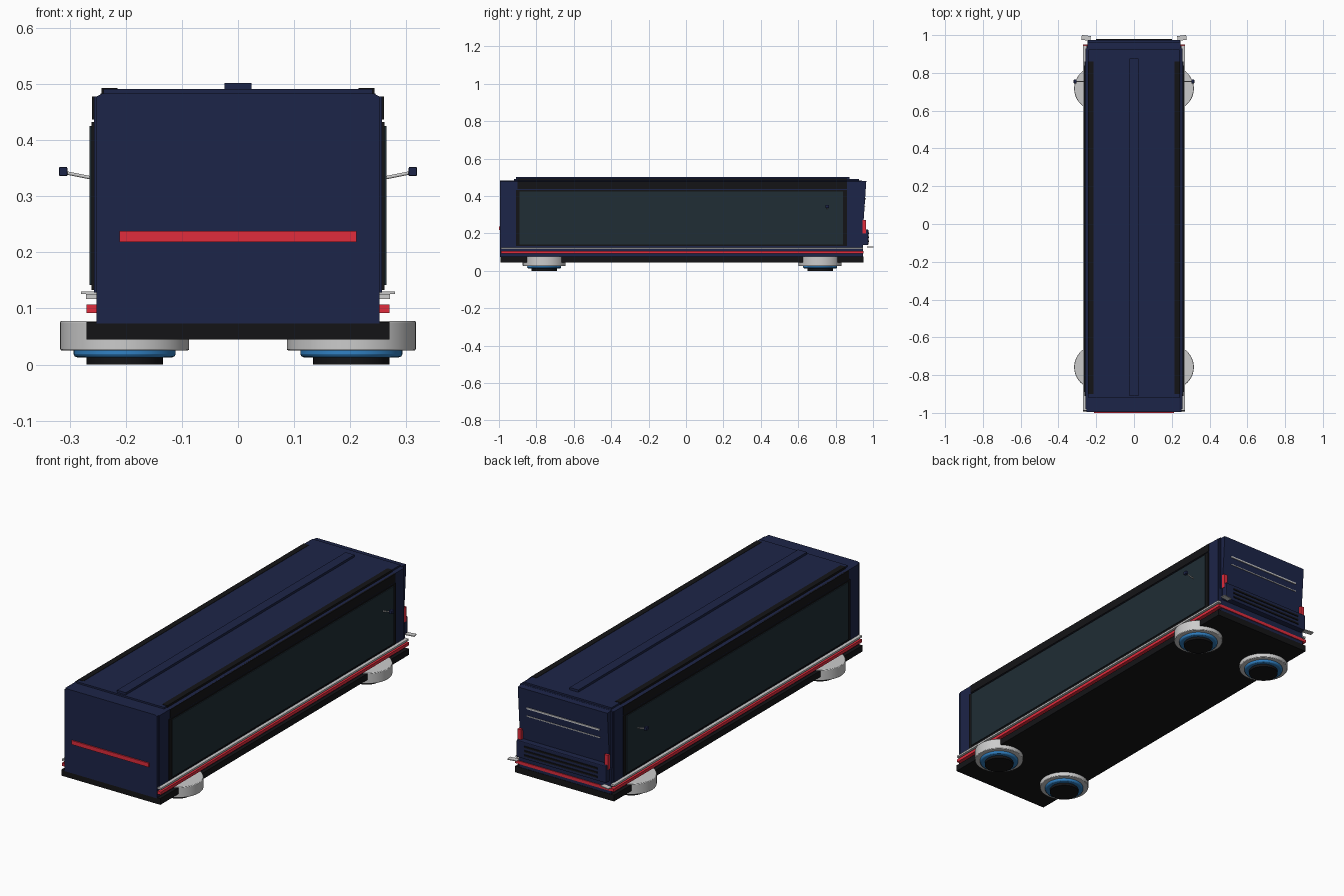
import bpy, bmesh, math
from mathutils import Vector

if "Cube" in bpy.data.objects:
    bpy.data.objects.remove(bpy.data.objects["Cube"])


def mat(name, c):
    m = bpy.data.materials.new(name)
    m.diffuse_color = (*c, 1)
    m.use_nodes = True
    m.node_tree.nodes["Principled BSDF"].inputs["Base Color"].default_value = m.diffuse_color
    return m


NAVY = mat("navy", (0.012, 0.018, 0.065))
BLACK = mat("black", (0.007, 0.007, 0.008))
GLASS = mat("glass", (0.014, 0.026, 0.035))
RED = mat("red", (0.75, 0.025, 0.045))
WHITE = mat("white", (0.8, 0.8, 0.8))
BLUE = mat("blue", (0.03, 0.22, 0.55))


def finish(name, bm, material, bevel=0):
    bmesh.ops.recalc_face_normals(bm, faces=bm.faces)
    me = bpy.data.meshes.new(name)
    bm.to_mesh(me)
    bm.free()
    o = bpy.data.objects.new(name, me)
    bpy.context.collection.objects.link(o)
    if material:
        me.materials.append(material)
    if bevel:
        b = o.modifiers.new("bevel", 'BEVEL')
        b.width, b.segments = bevel, 2
    return o


def box(name, x, y, z, material, bevel=0):
    """Box from (min, max) ranges."""
    bm = bmesh.new()
    bmesh.ops.create_cube(bm, size=1)
    for v in bm.verts:
        v.co = Vector([(a + b) / 2 + c * (b - a) for (a, b), c in zip((x, y, z), v.co)])
    return finish(name, bm, material, bevel)


def pair(name, x, y, z, material, bevel=0):
    box(name + "_right", x, y, z, material, bevel)
    box(name + "_left", (-x[1], -x[0]), y, z, material, bevel)


def extrude(name, pts, axis, lo, hi, material):
    """Extrude a closed 2D profile along x or y."""
    bm = bmesh.new()
    place = (lambda a, b, t: (t, a, b)) if axis == 'x' else (lambda a, b, t: (a, t, b))
    f = bm.faces.new([bm.verts.new(place(a, b, lo)) for a, b in pts])
    g = bmesh.ops.extrude_face_region(bm, geom=[f])['geom']
    d = (hi - lo, 0, 0) if axis == 'x' else (0, hi - lo, 0)
    bmesh.ops.translate(bm, verts=[v for v in g if isinstance(v, bmesh.types.BMVert)], vec=d)
    return finish(name, bm, material)


def disc(name, x, y, r, z0, z1, material, bevel=0):
    bm = bmesh.new()
    bmesh.ops.create_cone(bm, cap_ends=True, segments=48, radius1=r, radius2=r, depth=z1 - z0)
    bmesh.ops.translate(bm, verts=bm.verts, vec=(x, y, (z0 + z1) / 2))
    o = finish(name, bm, material, bevel)
    bpy.ops.object.select_all(action='DESELECT')
    o.select_set(True)
    bpy.context.view_layer.objects.active = o
    bpy.ops.object.shade_smooth_by_angle(angle=math.radians(50))


# Body shell, chassis and roof
half = [(0.252, 0.073), (0.252, 0.478), (0.242, 0.483)]
extrude("body", half + [(-x, z) for x, z in reversed(half)], 'y', -0.994, 0.935, NAVY)
box("chassis", (-0.27, 0.27), (-0.992, 0.948), (0.045, 0.076), BLACK)
box("roof_panel", (-0.24, 0.24), (-0.92, 0.925), (0.478, 0.491), NAVY)
box("roof_ridge", (-0.024, 0.024), (-0.91, 0.875), (0.485, 0.502), NAVY)
box("rear_skirt", (-0.252, 0.252), (0.9, 0.946), (0.07, 0.2), NAVY)

# Side panels, windows and trim
pair("side_panel", (0.24, 0.257), (-0.98, 0.928), (0.128, 0.478), NAVY)
pair("window_frame", (0.24, 0.261), (-0.91, 0.86), (0.133, 0.432), BLACK)
pair("side_window", (0.24, 0.265), (-0.89, 0.84), (0.142, 0.425), GLASS)
pair("roof_rail", (0.225, 0.26), (-0.9, 0.86), (0.437, 0.478), BLACK)
pair("roof_edge_strip", (0.215, 0.243), (-0.9, 0.86), (0.475, 0.4925), BLACK)
box("red_stripe", (-0.27, 0.27), (-0.988, 0.95), (0.092, 0.107), RED)
pair("white_stripe", (0.24, 0.271), (-0.988, 0.946), (0.117, 0.126), WHITE)
box("front_band", (-0.211, 0.211), (-1.0, -0.98), (0.218, 0.238), RED)

# Leaning rear panel with two bright trim lines
lean = [(0.915, 0.2), (0.945, 0.2), (0.964, 0.48), (0.925, 0.483)]
extrude("rear_panel", lean, 'x', -0.245, 0.245, NAVY)
for z, h, name in ((0.385, 0.008, "upper"), (0.345, 0.004, "lower")):
    y = 0.945 + 0.019 * (z - 0.2) / 0.28
    box(name + "_rear_trim", (-0.2, 0.2), (y - 0.006, y + 0.004), (z - h / 2, z + h / 2), WHITE)

# Rear box with slats, lamps and corner tabs
box("rear_box", (-0.245, 0.245), (0.93, 0.975), (0.138, 0.222), NAVY, 0.004)
for i in range(3):
    z = 0.158 + i * 0.021
    box(f"rear_slat_{i + 1}", (-0.2, 0.2), (0.965, 0.979), (z - 0.004, z + 0.004), BLACK)
pair("rear_lamp", (0.228, 0.247), (0.945, 0.963), (0.2, 0.272), RED)
for s in (-1, 1):
    o = box("corner_tab", (-0.024, 0.024), (-0.013, 0.013), (-0.002, 0.002), WHITE)
    o.location = (s * 0.254, 0.985, 0.128)
    o.rotation_euler.z = s * 0.15

# Mirrors on slim arms
for s in (-1, 1):
    a, b = Vector((s * 0.258, 0.755, 0.332)), Vector((s * 0.308, 0.755, 0.342))
    bm = bmesh.new()
    bmesh.ops.create_cone(bm, cap_ends=True, segments=12, radius1=0.003, radius2=0.003,
                          depth=(b - a).length)
    arm = finish("mirror_arm", bm, None)
    arm.location = (a + b) / 2
    arm.rotation_euler = (b - a).to_track_quat('Z', 'Y').to_euler()
    x = sorted((s * 0.304, s * 0.319))
    box("mirror_head", x, (0.745, 0.765), (0.336, 0.352), NAVY, 0.002)

# Four flat-lying wheels: tyre, rim, hub
for s in (-1, 1):
    for y in (-0.758, 0.717):
        disc("wheel", s * 0.202, y, 0.115, 0.025, 0.078, None, 0.003)
        disc("wheel_rim", s * 0.202, y, 0.091, 0.013, 0.03, BLUE, 0.006)
        disc("wheel_hub", s * 0.202, y, 0.068, 0.0, 0.02, BLACK)
